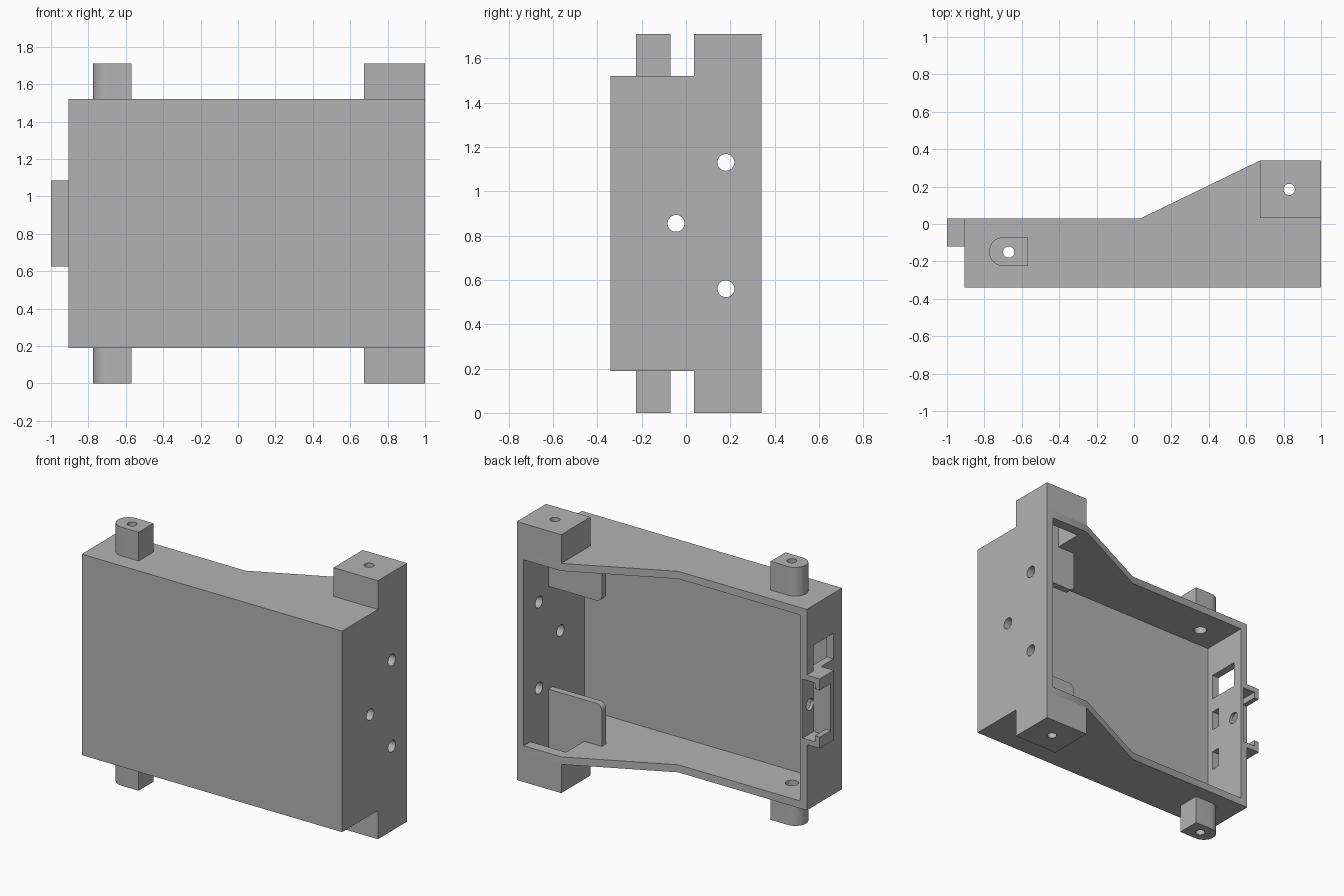
import bpy, bmesh, math
from mathutils import Vector

if "Cube" in bpy.data.objects:
    bpy.data.objects.remove(bpy.data.objects["Cube"], do_unlink=True)

grey = bpy.data.materials.new("plain grey")
grey.use_nodes = True
grey.diffuse_color = (0.45, 0.45, 0.45, 1)
grey.node_tree.nodes["Principled BSDF"].inputs["Base Color"].default_value = (0.45, 0.45, 0.45, 1)

HEIGHT = 1.71
MID = HEIGHT / 2
BOT, TOP = 0.19, 1.52
WALL = 0.05


def prism(name, pts, lo, hi, axis="z"):
    """Extrude a 2D outline along an axis: z takes (x, y), y takes (x, z), x takes (y, z)."""
    place = {"z": lambda a, b, c: (a, b, c),
             "y": lambda a, b, c: (a, c, b),
             "x": lambda a, b, c: (c, a, b)}[axis]
    bm = bmesh.new()
    face = bm.faces.new([bm.verts.new(place(a, b, lo)) for a, b in pts])
    new = bmesh.ops.extrude_face_region(bm, geom=[face])["geom"]
    shift = Vector(place(0, 0, hi - lo))
    bmesh.ops.translate(bm, vec=shift, verts=[v for v in new if isinstance(v, bmesh.types.BMVert)])
    bmesh.ops.recalc_face_normals(bm, faces=bm.faces)
    mesh = bpy.data.meshes.new(name)
    bm.to_mesh(mesh)
    bm.free()
    mesh.materials.append(grey)
    ob = bpy.data.objects.new(name, mesh)
    bpy.context.collection.objects.link(ob)
    return ob


def box(name, x, y, z):
    return prism(name, [(x[0], y[0]), (x[1], y[0]), (x[1], y[1]), (x[0], y[1])], *z)


def arc(cx, cy, r, start, end, n):
    angles = [math.radians(start + (end - start) * i / n) for i in range(n + 1)]
    return [(cx + r * math.cos(a), cy + r * math.sin(a)) for a in angles]


def rod(a, b, r, lo, hi, axis):
    return prism("cutter", arc(a, b, r, 0, 348.75, 31), lo, hi, axis)


def cut(ob, cutters):
    """Subtract each cutter, then throw it away."""
    bpy.context.view_layer.objects.active = ob
    for c in cutters:
        c.hide_render = True
        mod = ob.modifiers.new("cut", "BOOLEAN")
        mod.operation, mod.solver, mod.object = "DIFFERENCE", "EXACT", c
        bpy.ops.object.modifier_apply(modifier=mod.name)
        bpy.data.objects.remove(c, do_unlink=True)


def flip(z, upper):
    """Mirror a height range to the upper end."""
    return z if not upper else (HEIGHT - z[1], HEIGHT - z[0])


def peg_bore(r):
    return rod(-0.67, -0.15, r, -0.1, HEIGHT + 0.1, "z")


def block_cavity(upper):
    return box("cutter", (0.69, 0.95), (0.08, 0.27), flip((0.05, 0.3), upper))


# Tray housing, open at the back
housing = prism("housing", [(-0.905, -0.34), (1, -0.34), (1, 0.34), (0.675, 0.34),
                            (0.035, 0.03), (-0.905, 0.03)], BOT, TOP)
cut(housing, [
    box("cutter", (-0.855, 0.95), (-0.295, 0.5), (BOT + WALL, TOP - WALL)),
    block_cavity(False), block_cavity(True), peg_bore(0.04),
    # screw holes in the side walls
    rod(0.18, 1.13, 0.038, 0.8, 1.1, "x"),
    rod(0.18, 0.56, 0.038, 0.8, 1.1, "x"),
    rod(-0.045, MID, 0.038, -1.1, 1.1, "x"),
    # window, two slots and the clip pocket in the narrow wall
    box("cutter", (-1, -0.8), (-0.25, -0.04), (1.085, 1.255)),
    box("cutter", (-1, -0.8), (-0.25, -0.19), (0.86, 0.99)),
    box("cutter", (-1, -0.8), (-0.25, -0.19), (0.57, 0.70)),
    box("cutter", (-1, -0.875), (-0.085, 0.1), (0.66, 1.05)),
])

for upper, side in ((False, "lower"), (True, "upper")):
    # Hollow corner block
    block = box(side + "_corner_block", (0.675, 1), (0.035, 0.34), flip((0, BOT), upper))
    cut(block, [block_cavity(upper), rod(0.83, 0.185, 0.03, -0.1, HEIGHT + 0.1, "z")])

    # Mounting peg with one round side
    peg = prism(side + "_mounting_peg",
                [(-0.57, -0.225), (-0.57, -0.07)] + arc(-0.6975, -0.1475, 0.0775, 90, 270, 16),
                *flip((0, BOT), upper))
    cut(peg, [peg_bore(0.03)])

    # Inner plate with a rounded free corner
    outline = [(0.95, BOT + WALL), (0.95, 0.515)] + arc(0.60, 0.475, 0.04, 90, 180, 8)
    outline += [(0.56, BOT + WALL)]
    if upper:
        outline = [(a, HEIGHT - b) for a, b in outline]
    prism(side + "_inner_plate", outline, 0.035, 0.08, "y")

    # Clip arm with an inward lip
    arm = [(-0.905, 0.625), (-1, 0.625), (-1, 0.70), (-0.965, 0.70), (-0.965, 0.66), (-0.905, 0.66)]
    if upper:
        arm = [(a, HEIGHT - b) for a, b in arm]
    prism(side + "_clip_arm", arm, -0.085, 0.03, "y")

# Clip back plate
box("clip_plate", (-1, -0.905), (-0.12, -0.085), (0.625, 1.085))

# Smooth the round sides, keep edges sharp
bpy.ops.object.select_all(action="DESELECT")
for ob in bpy.context.scene.objects:
    if ob.type == "MESH":
        ob.select_set(True)
        bpy.context.view_layer.objects.active = ob
bpy.ops.object.shade_smooth_by_angle(angle=math.radians(30))
